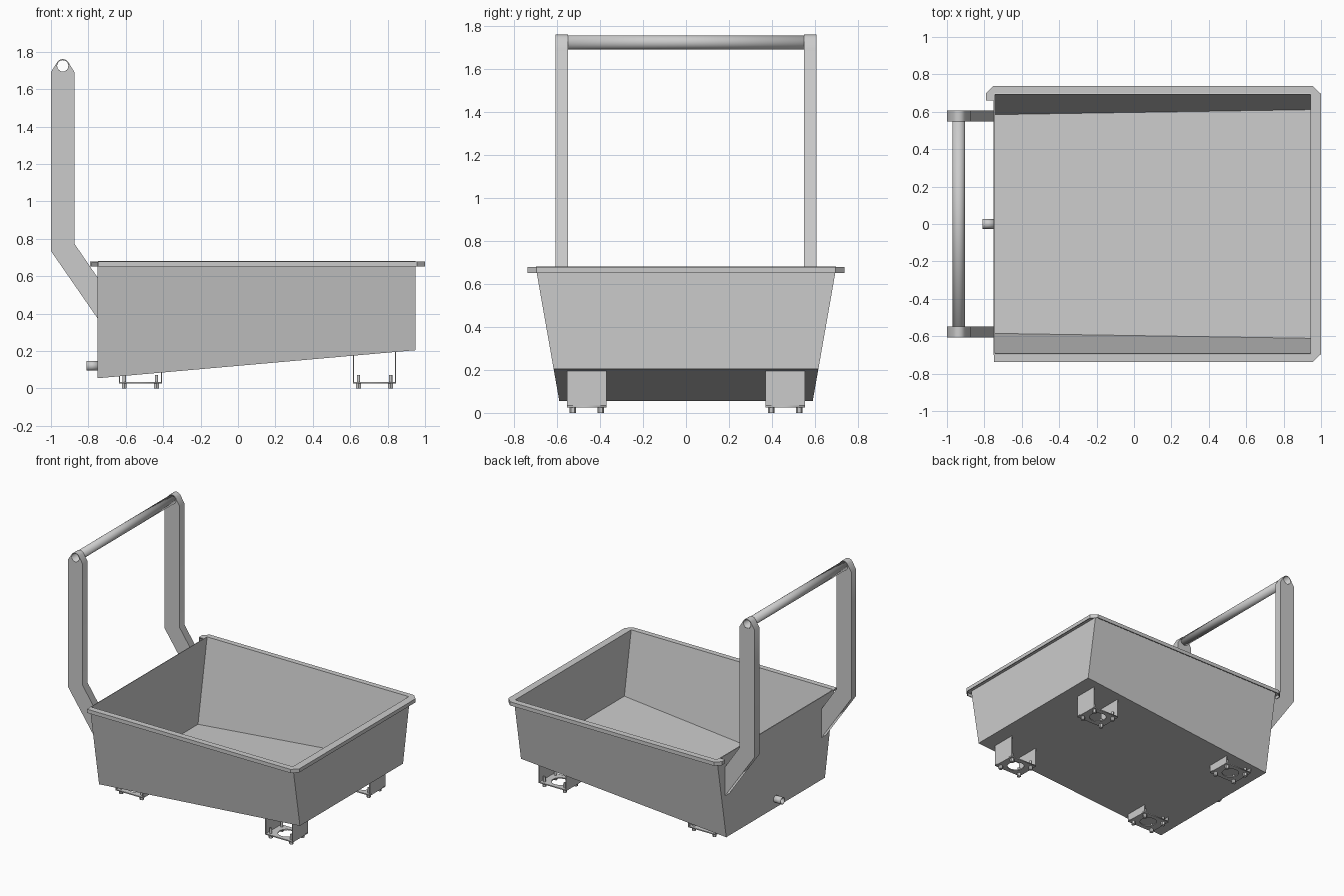
import bpy, bmesh
from math import cos, sin, pi, radians

if "Cube" in bpy.data.objects:
    bpy.data.objects.remove(bpy.data.objects["Cube"])


def mesh_obj(name, verts, faces, thickness=0.0):
    me = bpy.data.meshes.new(name)
    me.from_pydata(verts, [], faces)
    ob = bpy.data.objects.new(name, me)
    bpy.context.collection.objects.link(ob)
    if thickness:
        m = ob.modifiers.new("sheet", 'SOLIDIFY')
        m.thickness, m.offset, m.use_even_offset = thickness, -1, True
    return ob


def arc(cx, cy, r, a0, a1, n):
    return [(cx + r * cos(radians(a0 + (a1 - a0) * i / n)),
             cy + r * sin(radians(a0 + (a1 - a0) * i / n))) for i in range(n + 1)]


def cut_plate(name, outlines, thickness, loc, rot=(0, 0, 0)):
    """Flat plate from closed outlines; inner outlines become holes."""
    cu = bpy.data.curves.new(name, 'CURVE')
    cu.dimensions, cu.fill_mode, cu.extrude = '2D', 'BOTH', thickness / 2
    for pts in outlines:
        sp = cu.splines.new('POLY')
        sp.points.add(len(pts) - 1)
        for p, (x, y) in zip(sp.points, pts):
            p.co = (x, y, 0, 1)
        sp.use_cyclic_u = True
    ob = bpy.data.objects.new(name, cu)
    bpy.context.collection.objects.link(ob)
    ob.location, ob.rotation_euler = loc, rot
    bpy.ops.object.select_all(action='DESELECT')
    ob.select_set(True)
    bpy.context.view_layer.objects.active = ob
    bpy.ops.object.convert(target='MESH')
    return ob


def box(name, x0, x1, y0, y1, z0, z1):
    bpy.ops.mesh.primitive_cube_add(size=1, location=((x0 + x1) / 2, (y0 + y1) / 2, (z0 + z1) / 2))
    ob = bpy.context.object
    ob.name, ob.scale = name, (x1 - x0, y1 - y0, z1 - z0)


def cyl(name, r, length, loc, rot=(0, 0, 0), sides=16, wall=0.0):
    bpy.ops.mesh.primitive_cylinder_add(vertices=sides, radius=r, depth=length, location=loc, rotation=rot,
                                        end_fill_type='NOTHING' if wall else 'NGON')
    ob = bpy.context.object
    ob.name = name
    if sides > 6:
        bpy.ops.object.shade_smooth_by_angle(angle=radians(35))
    if wall:
        m = ob.modifiers.new("wall", 'SOLIDIFY')
        m.thickness, m.offset = wall, -1


def floor_z(x):
    return 0.055 + (x + 0.75) * 0.0882


def side_y(z):
    return 0.59 + (z - 0.055) * 0.176


# Tub: sloped floor, flared sides
X0, X1, TOP = -0.75, 0.95, 0.68
corners = [(X0, -1), (X1, -1), (X1, 1), (X0, 1)]
verts = [(x, s * side_y(floor_z(x)), floor_z(x)) for x, s in corners]
verts += [(x, s * side_y(TOP), TOP) for x, s in corners]
faces = [(i, (i + 1) % 4, 4 + (i + 1) % 4, 4 + i) for i in range(4)] + [(3, 2, 1, 0)]
mesh_obj("tub", verts, faces, 0.006)

# Rim: folded lip around three sides with a short return at one rear corner
inner = [(-0.748, -0.7), (0.945, -0.7), (0.95, -0.695), (0.95, 0.695), (0.945, 0.7),
         (-0.745, 0.7), (-0.75, 0.695), (-0.75, 0.66)]
outer = [(-0.748, -0.737), (0.957, -0.737), (1.0, -0.695), (1.0, 0.695), (0.957, 0.737),
         (-0.752, 0.737), (-0.79, 0.7), (-0.79, 0.66)]
n = len(inner)
verts = [(x, y, TOP) for x, y in inner + outer] + [(x, y, 0.652) for x, y in outer]
faces = [(r * n + i, (r + 1) * n + i, (r + 1) * n + i + 1, r * n + i + 1)
         for r in (0, 1) for i in range(n - 1)]
mesh_obj("rim", verts, faces, 0.006)

# Push handle: two cranked posts and a hollow crossbar
bar_x, bar_z = -0.937, 1.725
post = [(-0.75, 0.374), (-0.75, 0.592), (-0.875, 0.775), (-0.875, 1.692)]
post += arc(bar_x, bar_z, 0.036, 35, 145, 8)
post += [(-1.0, 1.692), (-1.0, 0.735)]
hole = arc(bar_x, bar_z, 0.032, 0, 345, 23)
for s, side in ((-1, "front"), (1, "back")):
    cut_plate("handle_post_" + side, [post, hole], 0.058, (0, s * 0.578, 0), (pi / 2, 0, 0))
cyl("handle_bar", 0.033, 1.214, (bar_x, 0, bar_z), (pi / 2, 0, 0), 24, 0.003)

# Drain pipe
cyl("drain_pipe", 0.026, 0.065, (-0.7775, 0, 0.121), (0, pi / 2, 0), 20, 0.004)

# Mounting brackets: U-shaped sheet with a holed base plate and four bolts
for cx, end in ((-0.522, "rear"), (0.73, "fore")):
    for cy, side in ((-0.462, "front"), (0.462, "back")):
        tag = end + "_" + side
        hx, hy = 0.115, 0.0925
        rect = [(-hx, -hy), (hx, -hy), (hx, hy), (-hx, hy)]
        cut_plate("bracket_base_" + tag, [rect, arc(0, 0, 0.06, 0, 345, 23)], 0.008, (cx, cy, 0.03))
        for s in (-1, 1):
            x = cx + s * (hx - 0.003)
            box("bracket_side_" + tag, x - 0.003, x + 0.003, cy - hy, cy + hy, 0.027, floor_z(x) + 0.002)
            for t in (-1, 1):
                bx, by = cx + s * 0.086, cy + t * 0.065
                cyl("bolt_head_" + tag, 0.015, 0.027, (bx, by, 0.0135), sides=6)
                cyl("bolt_shaft_" + tag, 0.009, 0.063, (bx, by, 0.0415), sides=12)
